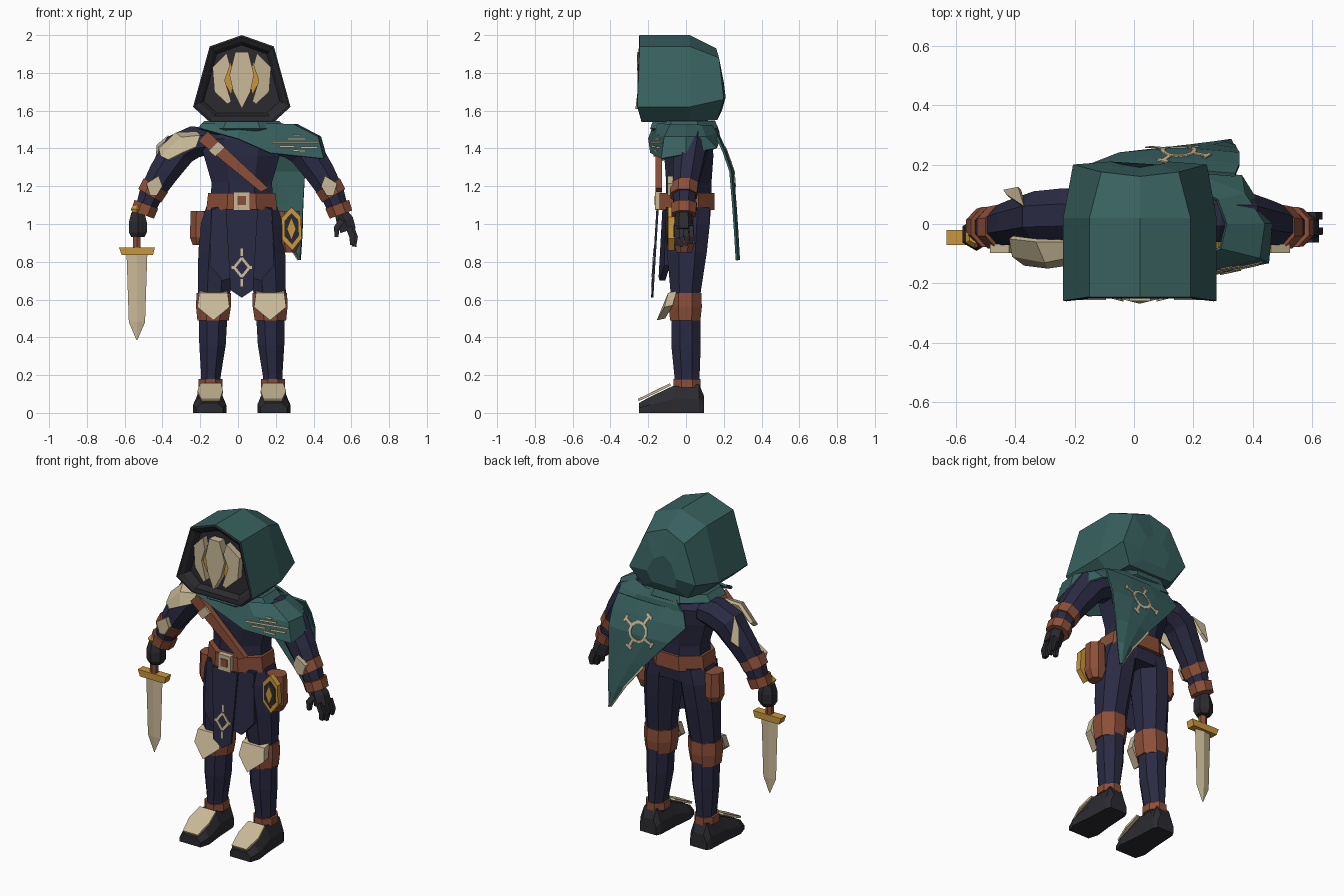
import bpy, bmesh, math
from mathutils import Vector

if "Cube" in bpy.data.objects:
    bpy.data.objects.remove(bpy.data.objects["Cube"])

CX = 0.02  # body centre line


def colour(name, hexa):
    m = bpy.data.materials.new(name)
    c = [int(hexa[i:i + 2], 16) / 255 for i in (0, 2, 4)]
    m.diffuse_color = [((v + 0.055) / 1.055) ** 2.4 for v in c] + [1]
    m.use_nodes = True
    m.node_tree.nodes["Principled BSDF"].inputs["Base Color"].default_value = m.diffuse_color
    return m


TEAL, CREAM = colour("teal cloth", "38615f"), colour("bone", "c9b997")
BROWN, NAVY = colour("brown leather", "8c4f38"), colour("navy cloth", "2a2a43")
BLACK, GOLD = colour("black", "2b2b30"), colour("gold", "c9963c")


def finish(name, bm, *mats):
    bmesh.ops.recalc_face_normals(bm, faces=bm.faces)
    me = bpy.data.meshes.new(name)
    bm.to_mesh(me)
    bm.free()
    for m in mats:
        me.materials.append(m)
    ob = bpy.data.objects.new(name, me)
    bpy.context.collection.objects.link(ob)
    return ob


def loft(name, rings, *mats, closed=True, rule=None):
    """Skin a list of rings; rule(ring index) gives the material index."""
    bm = bmesh.new()
    vs = [[bm.verts.new(p) for p in r] for r in rings]
    n = len(vs[0])
    for k in range(len(vs) - 1):
        for i in range(n if closed else n - 1):
            j = (i + 1) % n
            f = bm.faces.new((vs[k][i], vs[k][j], vs[k + 1][j], vs[k + 1][i]))
            f.material_index = rule(k) if rule else 0
    if closed:
        bm.faces.new(vs[0])
        bm.faces.new(vs[-1]).material_index = rule(len(vs)) if rule else 0
    return finish(name, bm, *mats)


def octo(cx, cy, z, rx, ry, n=8):
    k = 1 / math.cos(math.pi / n)
    return [(cx + rx * k * math.cos((i + .5) * math.tau / n),
             cy + ry * k * math.sin((i + .5) * math.tau / n), z) for i in range(n)]


def tube(name, path, mat, n=8):
    """Path of (point, radius, y radius) lying roughly in the x-z plane."""
    pts, rings = [Vector(p[0]) for p in path], []
    for i, (p, r, ry) in enumerate(path):
        d = pts[min(i + 1, len(pts) - 1)] - pts[max(i - 1, 0)]
        side = d.cross(Vector((0, 1, 0))).normalized()
        rings.append([pts[i] + side * x + Vector((0, y, 0)) for x, y, _ in octo(0, 0, 0, r, ry, n)])
    return loft(name, rings, mat)


def slab(name, polys, vec, mat):
    """Extrude one or more flat outlines by a vector."""
    bm = bmesh.new()
    for poly in polys:
        a = [bm.verts.new(p) for p in poly]
        b = [bm.verts.new(Vector(p) + Vector(vec)) for p in poly]
        bm.faces.new(a)
        bm.faces.new(b)
        for i in range(len(a)):
            j = (i + 1) % len(a)
            bm.faces.new((a[i], a[j], b[j], b[i]))
    return finish(name, bm, mat)


def box(name, lo, hi, mat):
    (a, b, c), (d, e, f) = lo, hi
    return slab(name, [[(a, b, c), (d, b, c), (d, e, c), (a, e, c)]], (0, 0, f - c), mat)


def on(fn, pts):
    return [(x, fn(x, z), z) for x, z in pts]


def strokes(name, lines, w, fn, vec):
    """Painted lines (x1, z1, x2, z2) laid on the surface y = fn(x, z)."""
    polys = []
    for x1, z1, x2, z2 in lines:
        l = math.hypot(x2 - x1, z2 - z1)
        ox, oz = -(z2 - z1) / l * w / 2, (x2 - x1) / l * w / 2
        polys.append(on(fn, [(x1 + ox, z1 + oz), (x2 + ox, z2 + oz), (x2 - ox, z2 - oz), (x1 - ox, z1 - oz)]))
    return slab(name, polys, vec, CREAM)


# Hood: teal shell, black rim and recess
def hood_ring(ys, k=1.0, shape=((0, 2.0), (.17, 1.94), (.258, 1.62), (.17, 1.54))):
    pts = [(x, z, y) for (x, z), y in zip(shape, ys)]
    pts += [(-x, z, y) for x, z, y in pts[:0:-1]]
    return [(CX + x * k, y, 1.76 + (z - 1.76) * k) for x, z, y in pts]


back = ((0, 1.93), (.13, 1.88), (.225, 1.66), (.15, 1.55))
cap = ((0, 1.78), (.06, 1.75), (.10, 1.67), (.08, 1.60))
loft("hood", [hood_ring([-.2] * 4, .78), hood_ring([-.235] * 4, .86),
              hood_ring([-.25, -.25, -.26, -.237], .96), hood_ring([-.245, -.245, -.258, -.235]),
              hood_ring([.02] * 4), hood_ring([.16, .175, .2, .165], shape=back),
              hood_ring([.19, .2, .21, .19], shape=cap)],
     BLACK, TEAL, rule=lambda k: int(k > 2)).data.polygons
bpy.data.objects["hood"].data.polygons[42].material_index = 0  # recess floor

# Mask: central blade, two cheek plates and eye slits
blade = [(0, 1.61), (.045, 1.7), (.065, 1.79), (.035, 1.91), (-.035, 1.91), (-.065, 1.79), (-.045, 1.7)]
slab("mask_blade", [[(CX + x, -.268 + abs(x) * .25, z) for x, z in blade]], (0, .05, 0), CREAM)
cheek = [(.155, 1.83), (.08, 1.905), (.062, 1.84), (.09, 1.76), (.056, 1.65), (.075, 1.635), (.145, 1.7)]
slit = [(.06, 1.86), (.10, 1.77), (.056, 1.68), (.04, 1.77)]
for s, side in ((-1, "right"), (1, "left")):
    slab("mask_cheek_" + side, [[(CX + s * x, -.275 + x * .25, z) for x, z in cheek]], (0, .04, 0), CREAM)
    slab("mask_eye_" + side, [[(CX + s * x, -.236, z) for x, z in slit]], (0, .02, 0), GOLD)

# Torso, neck, hips, belt and buckle
loft("torso", [octo(CX, .015, z, rx, ry) for z, rx, ry in
               ((1.0, .17, .11), (1.12, .165, .12), (1.22, .16, .12), (1.36, .2, .13),
                (1.45, .225, .125), (1.51, .15, .1), (1.56, .08, .07))], NAVY)
loft("belt", [octo(CX, .005, z, rx, .145) for z, rx in ((1.075, .188), (1.165, .178))], BROWN)
box("buckle", (CX - .043, -.163, 1.075), (CX + .043, -.13, 1.17), CREAM)
box("buckle_centre", (CX - .022, -.168, 1.1), (CX + .022, -.16, 1.147), BROWN)

# Chest strap with bone clasp
strap = lambda x, z: -.162
slab("chest_strap", [on(strap, [(-.21, 1.44), (-.16, 1.49), (.16, 1.19), (.12, 1.17)])], (0, .035, 0), BROWN)
slab("strap_clasp", [on(strap, [(-.155, 1.388), (-.105, 1.438), (-.07, 1.405), (-.12, 1.357)])], (0, -.01, 0), CREAM)

# Front cloth panels and painted emblem
tab = lambda x, z: -.185 + (z - .61) * .06
slab("tabard", [on(tab, [(CX - .085, 1.08), (CX - .06, .65), (CX, .61), (CX + .06, .65), (CX + .085, 1.08)])],
     (0, .012, 0), NAVY)
zc = .77
diamond = [(CX, zc + .05, CX + .04, zc), (CX + .04, zc, CX, zc - .05), (CX, zc - .05, CX - .04, zc),
           (CX - .04, zc, CX, zc + .05), (CX, zc + .06, CX, zc + .1), (CX, zc - .06, CX, zc - .1),
           (CX - .055, zc, CX - .04, zc), (CX + .04, zc, CX + .055, zc)]
strokes("tabard_emblem", diamond, .014, tab, (0, -.004, 0))
for s, side in ((-1, "right"), (1, "left")):
    flap = [(.04, -.125, 1.08), (.16, -.105, 1.08), (.17, -.115, .78), (.1, -.14, .7), (.04, -.145, .72)]
    slab("hip_flap_" + side, [[(CX + s * x, y, z) for x, y, z in flap]], (0, .03, 0), NAVY)

    # Legs, knee and ankle bands
    X = lambda o: CX + s * o
    loft("leg_" + side, [octo(X(o), cy, z, rx, ry) for o, cy, z, rx, ry in
                         ((.165, .005, .1, .05, .065), (.163, .005, .2, .052, .067), (.155, 0, .36, .07, .078),
                          (.152, 0, .5, .075, .078), (.147, -.002, .64, .086, .08), (.133, .005, .85, .097, .105),
                          (.118, .008, 1.0, .1, .118), (.1, .01, 1.09, .088, .115))], NAVY)
    loft("knee_band_" + side, [octo(X(o), -.004, z, rx, ry) for o, z, rx, ry in
                               ((.152, .49, .083, .08), (.15, .56, .092, .088), (.148, .635, .092, .085))], BROWN)
    loft("ankle_band_" + side, [octo(X(.165), .005, z, .063, .072) for z in (.135, .18)], BROWN)
    pad = [(.075, -.095, .635), (.225, -.095, .635), (.235, -.115, .56), (.15, -.155, .49), (.065, -.115, .56)]
    slab("knee_pad_" + side, [[(X(x), y, z) for x, y, z in pad[:3]] + [(X(x), y, z) for x, y, z in pad[3:]]],
         (0, .045, .01), CREAM)

    # Boots with toe plates
    loft("boot_" + side, [[(X(.17 + a * w), y, b * t) for a, b in
                           ((-1, 0), (1, 0), (1, .5), (.62, 1), (-.62, 1), (-1, .5))]
                          for y, w, t in ((.095, .055, .09), (.07, .068, .15), (-.07, .075, .142),
                                          (-.19, .088, .085), (-.25, .07, .052))], BLACK)
    toe = [(.11, -.08, .145), (.22, -.08, .145), (.235, -.16, .105), (.215, -.25, .062), (.115, -.25, .062), (.1, -.16, .105)]
    slab("toe_plate_" + side, [[(X(x), y, z) for x, y, z in toe]], (0, -.005, .012), CREAM)

    # Arms, cuffs and forearm plates
    tube("arm_" + side, [((X(o), y, z), r, ry) for o, y, z, r, ry in
                         ((.17, .03, 1.44, .07, .08), (.25, .03, 1.435, .085, .09), (.33, .025, 1.395, .092, .085),
                          (.415, .005, 1.27, .078, .075), (.48, -.008, 1.16, .064, .062),
                          (.52, -.012, 1.055, .05, .05))], NAVY)
    for n, a, b, r in (("upper", (.455, 1.205), (.487, 1.15), .074), ("lower", (.505, 1.105), (.525, 1.05), .067)):
        tube(f"cuff_{n}_{side}", [((X(a[0]), -.01, a[1]), r, r), ((X(b[0]), -.012, b[1]), r * .95, r * .95)], BROWN)
    guard = [(.44, 1.255), (.505, 1.215), (.485, 1.15), (.45, 1.15), (.42, 1.2)]
    slab("forearm_plate_" + side, [[(X(x), -.098, z) for x, z in guard]], (0, .03, 0), CREAM)

# Closed fist and open hand
loft("fist", [octo(-.53, -.035, z, rx, ry, 6) for z, rx, ry in
              ((.93, .035, .035), (.955, .047, .048), (1.01, .047, .048), (1.06, .035, .035))], BLACK)
tube("open_palm", [((.545, -.012, 1.06), .034, .036), ((.565, -.012, 1.02), .046, .042), ((.583, -.012, .965), .042, .045)], BLACK, 6)
for i in range(4):
    y, x = -.05 + i * .026, .585 + (i % 2) * .012
    tube(f"finger_{i + 1}", [((x, y, .985), .017, .013), ((x + .022, y, .93), .016, .012),
                             ((x + .018, y, .88 + .008 * abs(i - 1)), .011, .009)], BLACK, 4)
tube("thumb", [((.55, -.04, 1.02), .016, .016), ((.522, -.052, .98), .015, .015), ((.522, -.055, .93), .01, .01)], BLACK, 4)

# Short sword
loft("sword_grip", [octo(-.535, -.045, z, .02, .02, 6) for z in (.87, 1.07)], BROWN)
loft("sword_pommel", [octo(-.535, -.045, z, r, r, 6) for z, r in ((1.055, .022), (1.08, .032), (1.1, .018))], GOLD)
slab("sword_guard", [[(-.63, -.07, .875), (-.44, -.07, .875), (-.45, -.07, .835), (-.615, -.07, .835)]], (0, .05, 0), GOLD)
loft("sword_blade", [[(-.535 + w, -.045, z), (-.535, -.045 - t, z), (-.535 - w, -.045, z), (-.535, -.045 + t, z)]
                     for z, w, t in ((.84, .055, .012), (.48, .043, .01), (.385, .002, .002))], CREAM)

# Hip pouches and hexagonal badge
loft("pouch_right", [octo(-.2, .015, z, rx, ry) for z, rx, ry in ((.89, .04, .045), (.93, .055, .06), (1.07, .05, .055))], BROWN)
loft("pouch_left", [octo(.27, -.01, z, rx, ry) for z, rx, ry in ((.85, .035, .04), (.9, .06, .055), (1.07, .055, .05))], BROWN)
hexa = [(0, 1), (.9, .55), (1, -.45), (.1, -1), (-.9, -.5), (-.95, .5)]
for n, k, y, m in (("rim", 1, -.095, GOLD), ("field", .72, -.1, BLACK)):
    slab("badge_" + n, [[(.283 + x * .055 * k, y, .975 + z * .115 * k) for x, z in hexa]], (0, .035, 0), m)
slab("badge_star", [[(.283 + x, -.104, .975 + z) for x, z in ((0, .055), (.022, 0), (0, -.055), (-.022, 0))]],
     (0, .008, 0), GOLD)

# Shoulder plate on the sword arm
loft("shoulder_plate", [[(-.22, -.06, 1.49), (-.33, -.06, 1.485), (-.42, -.05, 1.40)],
                        [(-.2, -.11, 1.47), (-.30, -.13, 1.46), (-.41, -.11, 1.36)],
                        [(-.22, -.14, 1.41), (-.29, -.15, 1.38), (-.37, -.14, 1.34)]],
     CREAM, closed=False).modifiers.new("thick", "SOLIDIFY").thickness = .02
slab("shoulder_plate_rear", [[(-.36, .05, 1.46), (-.42, .09, 1.41), (-.43, .105, 1.3), (-.38, .115, 1.33)]],
     (-.01, .01, .01), CREAM)

# Collar and mantle over the shield-side shoulder
loft("collar", [octo(CX, -.01, z, rx, ry) for z, rx, ry in
                ((1.475, .15, .14), (1.505, .235, .18), (1.545, .2, .165), (1.53, .12, .1))], TEAL)
top = [(-.19, -.12, 1.53), (0, -.17, 1.53), (.17, -.145, 1.53), (.29, -.08, 1.525), (.31, 0, 1.525),
       (.28, .08, 1.52), (.18, .13, 1.52), (-.05, .16, 1.52)]
mid = [(-.2, -.15, 1.52), (0, -.18, 1.49), (.22, -.156, 1.46), (.42, -.112, 1.46), (.435, 0, 1.46),
       (.37, .1, 1.46), (.22, .16, 1.48), (-.07, .17, 1.49)]
low = [(-.2, -.16, 1.505), (0, -.195, 1.45), (.17, -.184, 1.375), (.45, -.128, 1.345), (.46, 0, 1.37),
       (.36, .16, 1.4), (.24, .17, 1.43), (-.1, .175, 1.46)]
m = loft("mantle", [top, mid, low], TEAL, closed=False).modifiers.new("thick", "SOLIDIFY")
m.thickness, m.offset = .012, 0
mantle_y = lambda x, z: -.202 + (x - .17) * .22 + (z - 1.345) * .2
strokes("mantle_emblem", [(.18, 1.43, .43, 1.43), (.22, 1.41, .3, 1.41), (.33, 1.405, .42, 1.405),
                          (.26, 1.45, .36, 1.45), (.29, 1.47, .33, 1.47), (.29, 1.39, .36, 1.385)], .01, mantle_y, (0, -.004, 0))

# Asymmetric back cape with hem and ring emblem
ROWS = ((1.46, -.1, .34, .165), (1.38, -.14, .355, .2), (1.28, -.05, .355, .235),
        (1.1, .11, .345, .25), (.95, .23, .34, .26), (.81, .32, .33, .268))


def cape_y(x, z):
    for a, b in zip(ROWS, ROWS[1:]):
        if z >= b[0]:
            break
    return b[3] + (a[3] - b[3]) * (z - b[0]) / (a[0] - b[0])


m = loft("cape", [[(l + (r - l) * i / 3, y + (.012 if i in (1, 2) else 0), z) for i in range(4)]
                  for z, l, r, y in ROWS], TEAL, closed=False).modifiers.new("thick", "SOLIDIFY")
m.thickness, m.offset = .012, 0
cape_out = lambda x, z: cape_y(x, z) + .019
lines, ex, ez = [], .15, 1.3
for i in range(12):
    p = [(ex + .055 * math.cos(a), ez + .055 * math.sin(a)) for a in (i * math.tau / 12, (i + 1) * math.tau / 12)]
    lines.append((*p[0], *p[1]))
for a in (.5, 2.07, 3.64, 5.21):
    c, s = math.cos(a), math.sin(a)
    lines += [(ex + .055 * c, ez + .055 * s, ex + .11 * c, ez + .11 * s),
              (ex + .11 * c - .02 * s, ez + .11 * s + .02 * c, ex + .11 * c + .02 * s, ez + .11 * s - .02 * c)]
strokes("cape_emblem", lines, .015, cape_out, (0, .004, 0))
strokes("cape_hem", [(a[1], a[0], b[1], b[0]) for a, b in zip(ROWS[3:], ROWS[4:])], .012, cape_y, (0, .008, 0))
